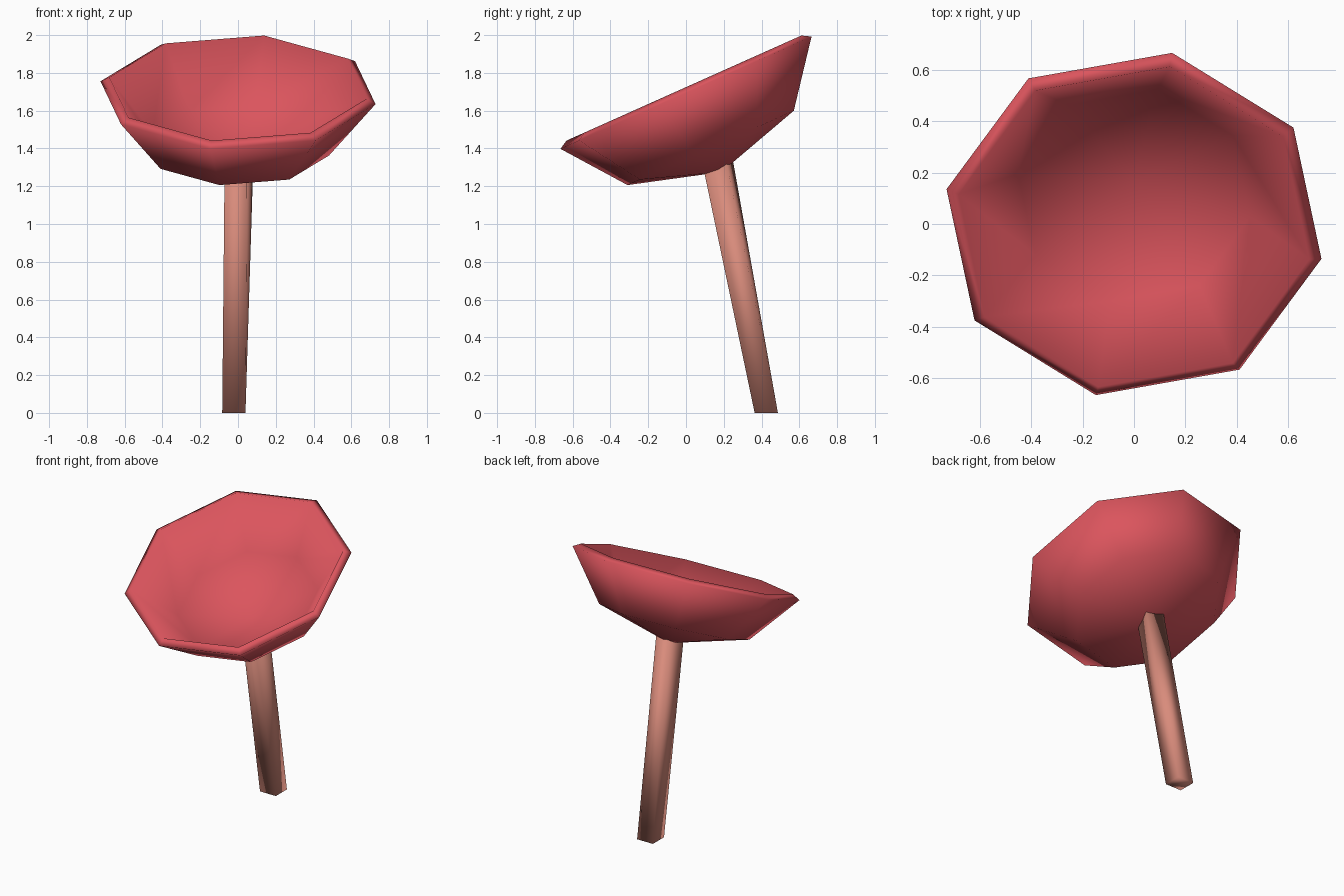
import bpy, bmesh, math
from mathutils import Vector, Matrix

if "Cube" in bpy.data.objects:
    bpy.data.objects.remove(bpy.data.objects["Cube"])


def material(name, col):
    m = bpy.data.materials.new(name)
    m.diffuse_color = (*col, 1)
    m.use_nodes = True
    m.node_tree.nodes["Principled BSDF"].inputs["Base Color"].default_value = m.diffuse_color
    return m


def finish(bm, name, mat):
    bmesh.ops.recalc_face_normals(bm, faces=bm.faces)
    me = bpy.data.meshes.new(name)
    bm.to_mesh(me)
    bm.free()
    for p in me.polygons:
        p.use_smooth = True
    me.materials.append(mat)
    ob = bpy.data.objects.new(name, me)
    bpy.context.collection.objects.link(ob)
    return ob


red = material("soft_red", (0.71, 0.09, 0.11))
pink = material("dusty_pink", (0.69, 0.26, 0.20))

# Bowl: eight-sided shell, profile (radius, height) from outer tip over the lip to inner tip
profile = [(0, -0.46), (0.492, -0.32), (0.743, 0), (0.695, 0.027), (0.46, -0.273), (0, -0.405)]
tilt = Matrix.Translation((0, 0, 1.695)) @ Matrix.Rotation(math.radians(24.1), 4, 'X')
bm = bmesh.new()
rings = []
for r, h in profile:
    n = 8 if r > 0 else 1
    rings.append([bm.verts.new(tilt @ Vector((
        r * math.cos(math.radians(33.5 + 45 * i)),
        r * math.sin(math.radians(33.5 + 45 * i)), h))) for i in range(n)])
for a, b in zip(rings, rings[1:]):
    for i in range(8):
        quad = [a[i % len(a)], a[(i + 1) % len(a)], b[(i + 1) % len(b)], b[i % len(b)]]
        bm.faces.new(list(dict.fromkeys(quad)))
finish(bm, "bowl", red)

# Stem: leaning square post, twisted a little towards its top
bm = bmesh.new()


def square(cx, cy, z, radius, turn, slope):
    out = []
    for i in range(4):
        a = math.radians(45 + turn + 90 * i)
        dy = radius * math.sin(a)
        out.append(bm.verts.new((cx + radius * math.cos(a), cy + dy, z + slope * dy)))
    return out


low = square(-0.022, 0.425, 0, 0.087, 0, 0)
top = square(0.005, 0.172, 1.308, 0.087, -16, 0.4)
for i in range(4):
    j = (i + 1) % 4
    bm.faces.new((low[i], low[j], top[j], top[i]))
bm.faces.new(low)
bm.faces.new(top)
finish(bm, "stem", pink)
